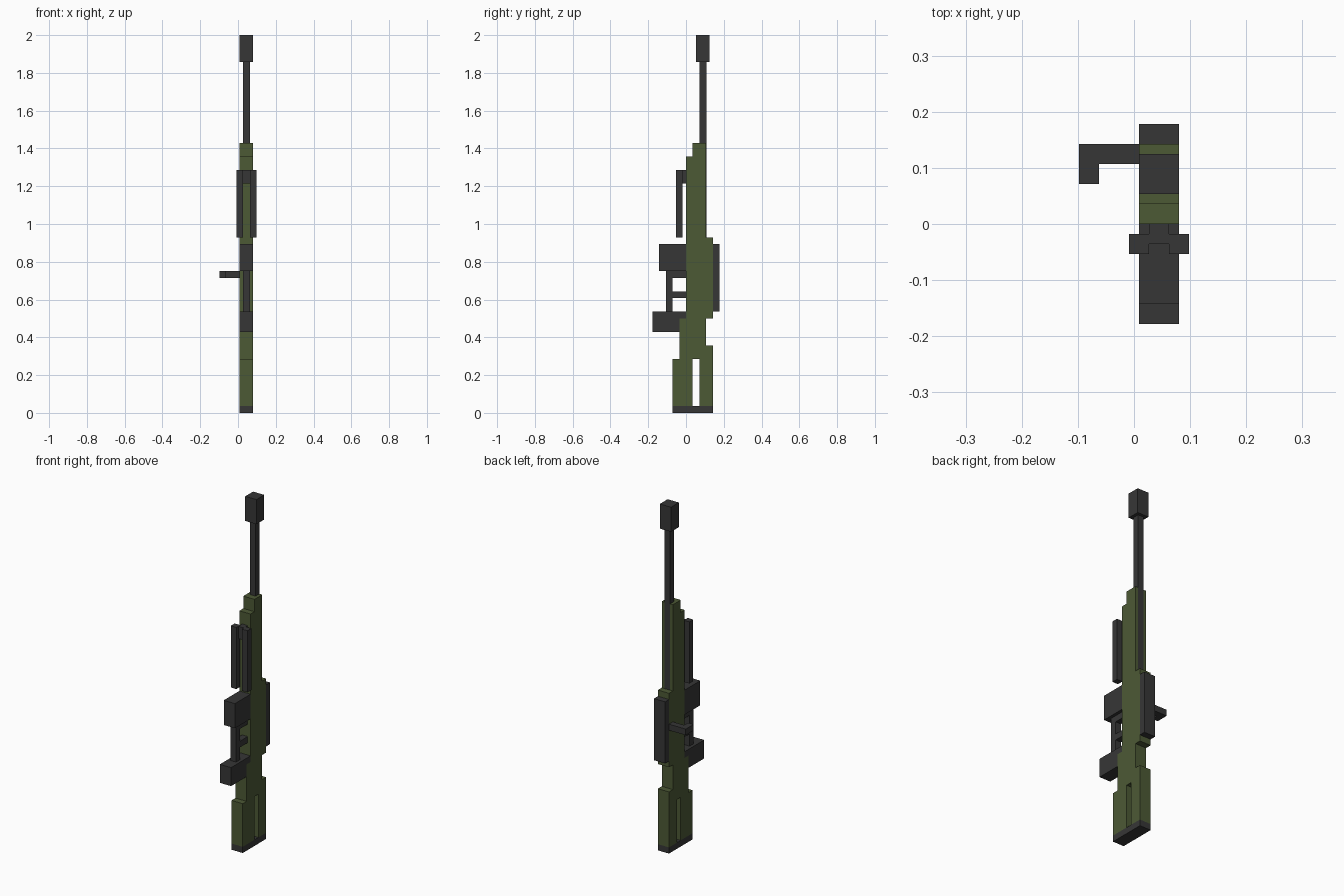
import bpy
import bmesh

U = 2 / 56      # block unit: the model is 56 blocks tall
MID = 1.25      # x of the rifle's centre plane, in blocks

if "Cube" in bpy.data.objects:
    bpy.data.objects.remove(bpy.data.objects["Cube"], do_unlink=True)


def material(name, color):
    mat = bpy.data.materials.new(name)
    mat.use_nodes = True
    mat.diffuse_color = color
    mat.node_tree.nodes["Principled BSDF"].inputs["Base Color"].default_value = color
    return mat


green = material("olive green", (0.073, 0.100, 0.036, 1))
dark = material("dark grey", (0.037, 0.037, 0.037, 1))


def slab(name, profile, mat, x0=MID - 1, x1=MID + 1):
    """Extrude a (y, z) side profile, given in blocks, from x0 to x1."""
    bm = bmesh.new()
    face = bm.faces.new([bm.verts.new((x0 * U, y * U, z * U)) for y, z in profile])
    ext = bmesh.ops.extrude_face_region(bm, geom=[face])
    verts = [v for v in ext["geom"] if isinstance(v, bmesh.types.BMVert)]
    bmesh.ops.translate(bm, verts=verts, vec=((x1 - x0) * U, 0, 0))
    bmesh.ops.recalc_face_normals(bm, faces=bm.faces)
    mesh = bpy.data.meshes.new(name)
    bm.to_mesh(mesh)
    bm.free()
    mesh.materials.append(mat)
    obj = bpy.data.objects.new(name, mesh)
    bpy.context.collection.objects.link(obj)
    return obj


def box(name, y0, y1, z0, z1, mat=dark, x0=MID - 1, x1=MID + 1):
    return slab(name, [(y0, z0), (y1, z0), (y1, z1), (y0, z1)], mat, x0, x1)


THIN = dict(x0=MID - 0.5, x1=MID + 0.5)

# Stock, receiver and fore-end in one stepped outline with the stock slot
slab("stock_and_receiver", [
    (-2, 1), (1, 1), (1, 8), (2, 8), (2, 1), (4, 1), (4, 10), (3, 10),
    (3, 14), (4, 14), (4, 26), (3, 26), (3, 40), (1, 40), (1, 38), (0, 38),
    (0, 14), (-1, 14), (-1, 8), (-2, 8)], green)
box("butt_pad", -2, 4, 0, 1)

# Barrel, just proud of the fore-end along its back, and muzzle brake
box("barrel", 2, 3.02, 26, 52, **THIN)
box("muzzle_brake", 1.5, 3.5, 52, 56)

# Top rail, magazine, grip
box("top_rail", 4, 5, 15, 25)
box("magazine", -4, 0, 21, 25)
slab("grip", [(-5, 12), (-1, 12), (-1, 14), (0, 14), (0, 15), (-5, 15)], dark)

# Trigger guard with trigger
slab("trigger_guard", [
    (-3, 15), (-2, 15), (-2, 17), (0, 17), (0, 18), (-2, 18),
    (-2, 20), (0, 20), (0, 21), (-3, 21)], dark, **THIN)

# Folded bipod
box("bipod_mount", -1, 0, 34, 36, **THIN)
for side, x in (("right", MID - 1.5), ("left", MID + 0.5)):
    box("bipod_leg_" + side, -1.5, -0.5, 26, 36, x0=x, x1=x + 1)

# Bolt handle with its bent tip
box("bolt_handle", 3, 4, 20, 21, x0=-1.75, x1=MID - 1)
box("bolt_handle_tip", 2, 4, 20, 21, x0=-2.75, x1=-1.75)
